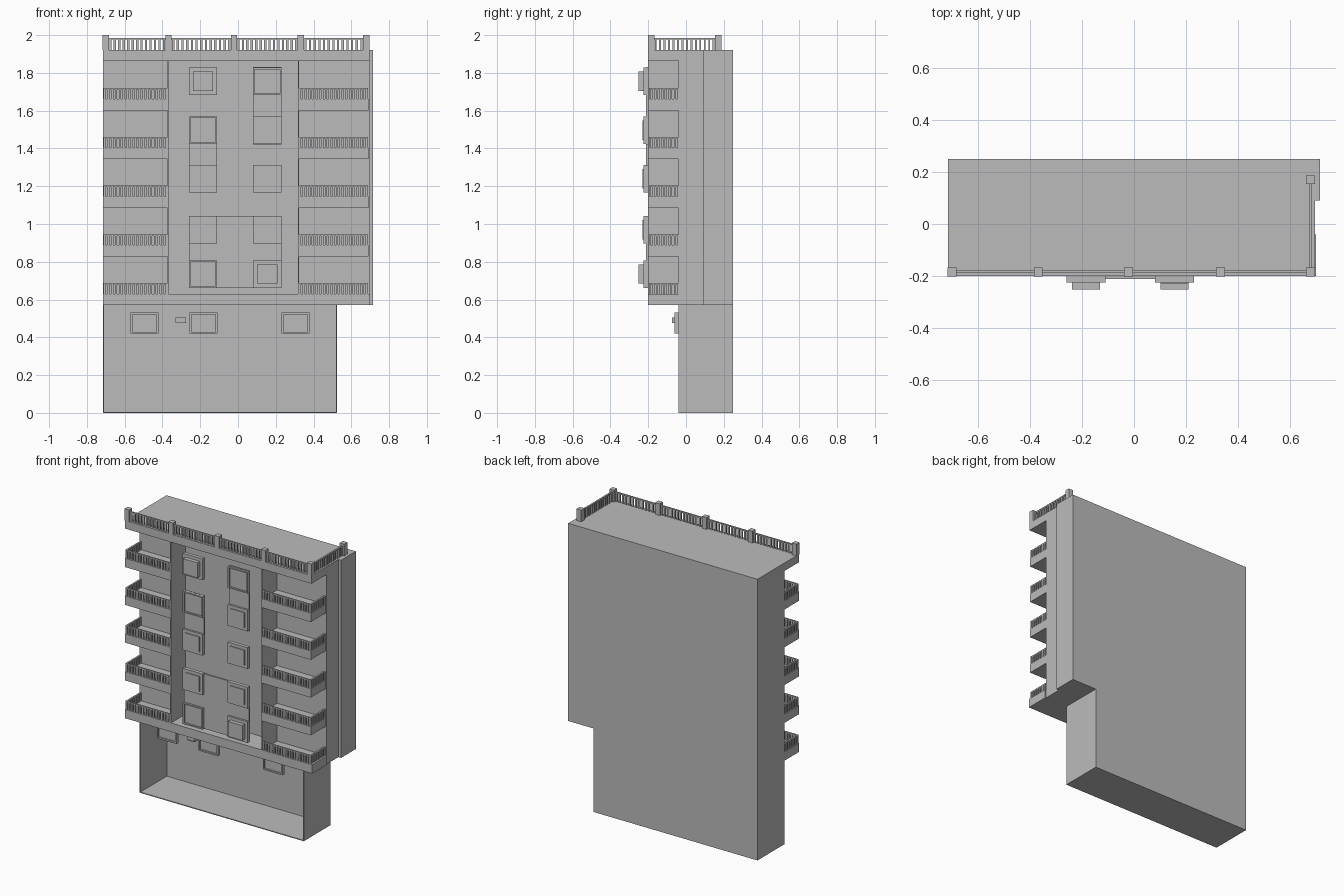
import bpy, bmesh
from mathutils import Vector

old = bpy.data.objects.get("Cube")
if old:
    bpy.data.objects.remove(old, do_unlink=True)

# Single plaster colour
plaster = bpy.data.materials.new("plaster grey")
plaster.use_nodes = True
GREY = (0.5, 0.5, 0.5, 1)
plaster.diffuse_color = GREY
for node in plaster.node_tree.nodes:
    if node.type == 'BSDF_PRINCIPLED':
        node.inputs["Base Color"].default_value = GREY


def box(bm, x, y, z):
    """Add a box given its (min, max) on each axis."""
    geo = bmesh.ops.create_cube(bm, size=1)
    for v in geo["verts"]:
        v.co = Vector([(a + b) / 2 + c * (b - a) for c, (a, b) in zip(v.co, (x, y, z))])
    return geo["verts"]


def build(name, boxes):
    """Make one object from a list of boxes or a function that fills a bmesh."""
    bm = bmesh.new()
    if callable(boxes):
        boxes(bm)
    else:
        for b in boxes:
            box(bm, *b)
    mesh = bpy.data.meshes.new(name)
    bm.to_mesh(mesh)
    bm.free()
    mesh.materials.append(plaster)
    obj = bpy.data.objects.new(name, mesh)
    bpy.context.collection.objects.link(obj)
    return obj


FRONT, WALL, BACK = -0.2, -0.04, 0.25
LEFT, RIGHT, BASE_RIGHT = -0.715, 0.69, 0.525
BAY = (-0.37, 0.32)
BOTTOM, ROOF = 0.57, 1.92
SLAB, PITCH = 0.06, 0.258
T = 0.006

# Ground storey, a thin shell open to the front
build("ground_storey", [
    ((LEFT, BASE_RIGHT), (WALL, BACK), (0, T)),
    ((LEFT, BASE_RIGHT), (BACK - T, BACK), (0, BOTTOM)),
    ((LEFT, LEFT + T), (WALL, BACK), (0, BOTTOM)),
    ((BASE_RIGHT - T, BASE_RIGHT), (WALL, BACK), (0, BOTTOM)),
])

# Upper storeys, side block and roof
build("upper_storeys", [((LEFT, 0.695), (WALL, BACK), (BOTTOM, ROOF))])
build("side_block", [((0.6, 0.715), (0.09, BACK), (BOTTOM, ROOF))])
build("roof_slab", [((LEFT, 0.695), (FRONT, BACK), (1.865, ROOF))])
build("lower_slab", [((LEFT, 0.7), (FRONT, WALL), (BOTTOM, BOTTOM + SLAB))])

# Side walls of the central bay
build("bay_walls", [((x - T / 2, x + T / 2), (FRONT, WALL), (BOTTOM + SLAB, 1.87)) for x in BAY])


def railing(bm, start, end, z, height, step):
    """Row of balusters with a top rail, along x or y."""
    a, b = Vector(start), Vector(end)
    count = round((b - a).length / step)
    for i in range(count + 1):
        p = a.lerp(b, i / count)
        box(bm, (p.x - .006, p.x + .006), (p.y - .005, p.y + .005), (z, z + height))
    box(bm, (a.x - .005, b.x + .005), (a.y - .005, b.y + .005), (z + height - .008, z + height))


# Balconies on both sides of the bay
for floor in range(5):
    z = BOTTOM + floor * PITCH
    top = z + SLAB
    for side, inner, outer in (("right", BAY[0], LEFT), ("left", BAY[1], RIGHT)):
        lo, hi = sorted((inner, outer))
        if floor:
            build(f"{side}_balcony_slab_{floor}", [((lo, hi), (FRONT, WALL), (z, top))])
        edge = outer + (0.008 if outer < 0 else -0.008)

        def rails(bm):
            railing(bm, (lo + .008, FRONT + .008), (hi - .008, FRONT + .008), top, 0.057, 0.02)
            railing(bm, (edge, FRONT + .008), (edge, WALL), top, 0.057, 0.02)
        build(f"{side}_balcony_railing_{floor}", rails)

# Roof parapet railing and posts
POSTS = [(x, -0.184) for x in (-0.7, -0.368, -0.021, 0.332, 0.678)] + [(0.678, 0.17)]
build("roof_posts", [((x - .017, x + .017), (y - .017, y + .017), (ROOF, 2)) for x, y in POSTS])


def roof_rails(bm):
    for a, b in zip(POSTS, POSTS[1:]):
        railing(bm, a, b, ROOF, 0.065, 0.024)


build("roof_railing", roof_rails)


def window(name, x, z, w, h, front, depth, border, inner):
    """Raised frame with a recessed face (inner < 0) or a projecting box (inner > 0)."""
    def fill(bm):
        verts = box(bm, (x - w / 2, x + w / 2), (front - depth, front), (z - h / 2, z + h / 2))
        bm.normal_update()
        face = min({f for v in verts for f in v.link_faces}, key=lambda f: f.calc_center_median().y)
        bmesh.ops.inset_region(bm, faces=[face], thickness=border)
        ring = bmesh.ops.extrude_discrete_faces(bm, faces=[face])["faces"][0]
        bmesh.ops.translate(bm, verts=ring.verts, vec=(0, -inner, 0))
    build(name, fill)


# Thin panels joining windows on the bay
build("bay_panels", [
    ((-0.26, -0.11), (-0.212, FRONT), (1.17, 1.57)),
    ((0.08, 0.23), (-0.212, FRONT), (1.42, 1.83)),
    ((-0.26, 0.23), (-0.212, FRONT), (0.665, 1.04)),
])

# Bay windows in two columns
for floor in range(5):
    z = (0.735, 0.97, 1.24, 1.497, 1.755)[floor]
    for side, x in (("right", -0.185), ("left", 0.155)):
        plain = (side, floor) in (("right", 3), ("left", 4), ("right", 0))
        deep = (side, floor) in (("right", 4), ("left", 0))
        window(f"{side}_bay_window_{floor}", x, z, 0.15, 0.145, FRONT, 0.025,
               0.012 if plain else 0.03, -0.01 if plain else 0.027 if deep else 0.006)

# Ground storey windows
for i, x in enumerate((-0.495, -0.182, 0.305)):
    window(f"ground_window_{i}", x, 0.475, 0.148, 0.112, WALL, 0.022, 0.014, -0.01)
window("ground_vent", -0.303, 0.49, 0.055, 0.03, WALL, 0.035, 0.005, -0.004)
